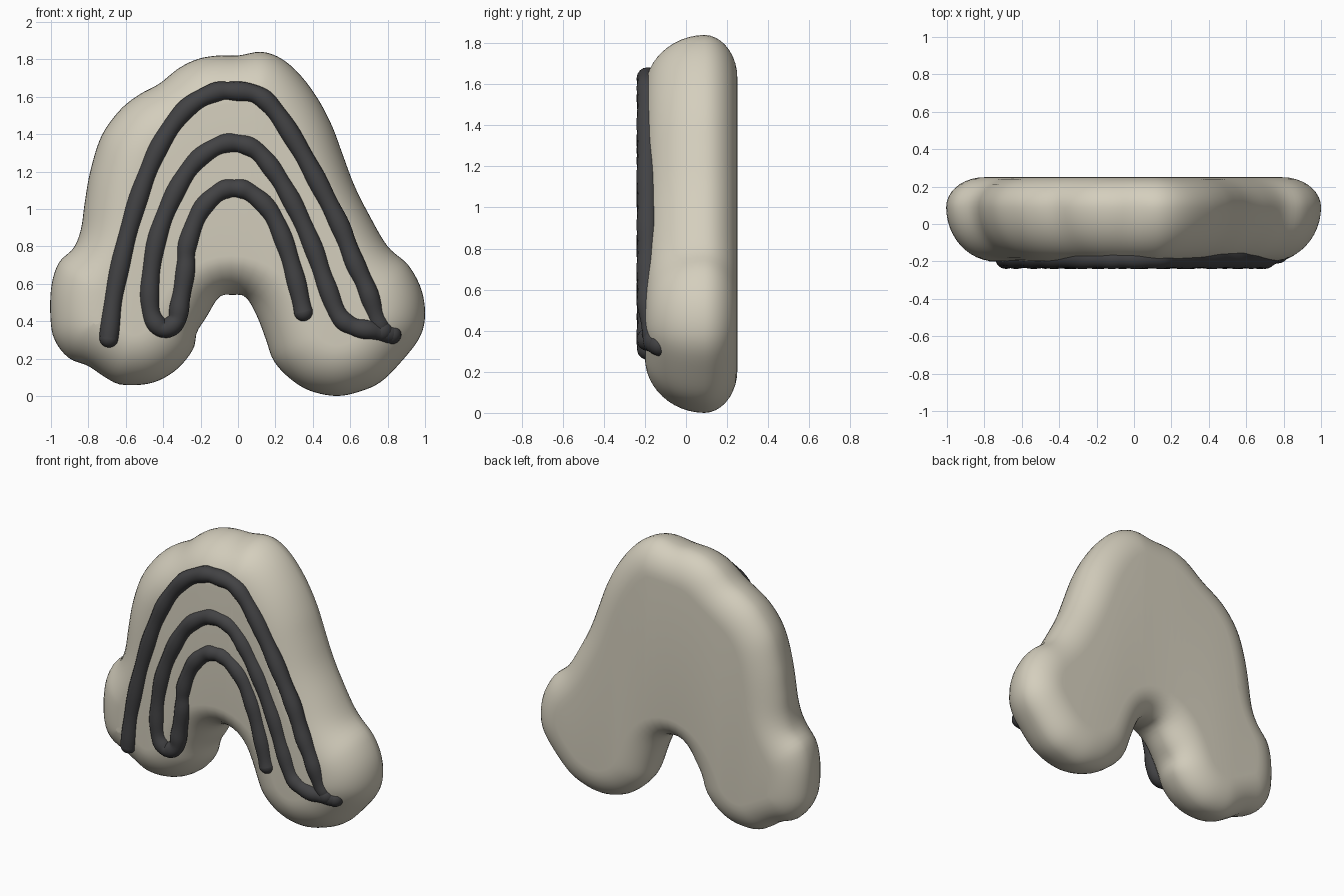
import bpy
import bmesh
import math
from mathutils import Vector

if "Cube" in bpy.data.objects:
    bpy.data.objects.remove(bpy.data.objects["Cube"], do_unlink=True)


def make_material(name, colour):
    mat = bpy.data.materials.new(name)
    mat.use_nodes = True
    mat.diffuse_color = (*colour, 1)
    mat.node_tree.nodes["Principled BSDF"].inputs["Base Color"].default_value = (*colour, 1)
    return mat


def spline(points, steps, closed):
    """Smooth curve passing through every control point."""
    n = len(points)
    pick = (lambda i: points[i % n]) if closed else (lambda i: points[max(0, min(n - 1, i))])
    result = []
    for i in range(n if closed else n - 1):
        a, b, c, d = (pick(i + k) for k in (-1, 0, 1, 2))
        for s in range(steps):
            t = s / steps
            result.append(b + (c - a) * (t / 2) + (a - b * 2.5 + c * 2 - d / 2) * t ** 2
                          + ((b - c) * 3 + d - a) * (t ** 3 / 2))
    if not closed:
        result.append(points[-1])
    return result


def resample(ring, count):
    """Evenly spaced points along a closed ring."""
    closed = ring + ring[:1]
    lengths = [0.0]
    for a, b in zip(closed, closed[1:]):
        lengths.append(lengths[-1] + (b - a).length)
    result, j = [], 0
    for i in range(count):
        target = lengths[-1] * i / count
        while lengths[j + 1] < target:
            j += 1
        t = (target - lengths[j]) / max(lengths[j + 1] - lengths[j], 1e-9)
        result.append(closed[j].lerp(closed[j + 1], t))
    return result


def inset(ring, distance):
    """Shrink a clockwise ring in small relaxed steps."""
    n = len(ring)
    steps = max(1, math.ceil(distance / 0.008))
    for _ in range(steps):
        moved = []
        for i in range(n):
            tangent = (ring[(i + 1) % n] - ring[i - 1]).normalized()
            moved.append(ring[i] + Vector((tangent.y, -tangent.x)) * (distance / steps))
        ring = [p.lerp((moved[i - 1] + moved[(i + 1) % n]) / 2, 0.25)
                for i, p in enumerate(moved)]
    return ring


def smooth(obj):
    bpy.ops.object.select_all(action="DESELECT")
    obj.select_set(True)
    bpy.context.view_layer.objects.active = obj
    bpy.ops.object.shade_smooth_by_angle(angle=math.radians(50))


def finish(bm, name, mat):
    bmesh.ops.recalc_face_normals(bm, faces=bm.faces)
    mesh = bpy.data.meshes.new(name)
    bm.to_mesh(mesh)
    bm.free()
    mesh.materials.append(mat)
    obj = bpy.data.objects.new(name, mesh)
    bpy.context.collection.objects.link(obj)
    smooth(obj)
    return obj


biscuit_mat = make_material("pale biscuit", (0.66, 0.62, 0.51))
icing_mat = make_material("dark icing", (0.055, 0.055, 0.058))

# Biscuit outline, clockwise from the top, in hundredths
outline = [
    (0, 182), (12, 184), (22, 181), (32, 173), (42, 160), (50, 145), (56, 129),
    (62, 113), (70, 97), (80, 80), (91, 70), (98, 57), (100, 43), (97, 31),
    (87, 18), (77, 8), (67, 3), (53, 0), (38, 3), (27, 10), (19, 19), (15, 30),
    (10, 43), (4, 53), (-3, 54), (-10, 53), (-17, 42), (-22, 34), (-24, 25),
    (-33, 14), (-46, 7), (-62, 6), (-71, 10), (-80, 16), (-90, 20), (-97, 28),
    (-100, 38), (-100, 57), (-96, 71), (-88, 79), (-84, 89), (-82, 103),
    (-79, 120), (-73, 139), (-63, 153), (-53, 161), (-42, 167), (-32, 175),
    (-22, 180), (-11, 182)]
COUNT = 220
rim = resample(spline([Vector(p) / 100 for p in outline], 8, True), COUNT)


# Puffy body: rounded rings from the rim towards each face, then a flat fill
def add_side(bm, rim_verts, width, depth, steps):
    ring, previous, last = rim, rim_verts, 0.0
    for k in range(1, steps + 1):
        angle = math.pi / 2 * k / steps
        across = width * (1 - math.cos(angle))
        ring = inset(ring, across - last)
        last = across
        y = RIM_Y + depth * math.sin(angle)
        verts = [bm.verts.new((p.x, y, p.y)) for p in ring]
        for i in range(COUNT):
            j = (i + 1) % COUNT
            bm.faces.new((previous[i], previous[j], verts[j], verts[i]))
        previous = verts
    cap = bm.faces.new(previous)
    bmesh.ops.triangulate(bm, faces=[cap])


RIM_Y = 0.09
bm = bmesh.new()
rim_verts = [bm.verts.new((p.x, RIM_Y, p.y)) for p in rim]
add_side(bm, rim_verts, 0.26, -0.29, 12)
add_side(bm, rim_verts, 0.2, 0.16, 9)
finish(bm, "biscuit_body", biscuit_mat)

# Piped icing lines, in hundredths
outer_line = [
    (-69, 31), (-66, 55), (-59, 86), (-50, 115), (-40, 137), (-27, 154),
    (-13, 162), (-3, 163), (10, 161), (20, 152), (33, 132), (45, 110),
    (55, 90), (62, 72), (69, 57), (74, 42), (77, 35)]
inner_line = [
    (82, 33), (72, 35), (62, 37), (54, 43), (47, 60), (40, 80), (30, 102),
    (20, 119), (10, 131), (0, 135), (-10, 134), (-23, 125), (-34, 108),
    (-43, 85), (-47, 60), (-46, 43), (-40, 36), (-33, 40), (-31, 50),
    (-28, 68), (-27, 81), (-20, 99), (-10, 109), (-2, 111), (6, 109),
    (17, 99), (25, 82), (31, 62), (35, 45)]
RADIUS = 0.051


def icing_depth(p):
    # Sinks where the piping runs over the lower outer edge
    return -0.187 + 0.06 * max(0.0, min(1.0, (p.x - 0.7) / 0.12))


def icing_tube(name, points):
    path = spline([Vector(p) / 100 for p in points], 6, False)
    path = [Vector((p.x, icing_depth(p), p.y)) for p in path]
    bm = bmesh.new()
    sides, rings = 16, []
    for i, p in enumerate(path):
        along = (path[min(i + 1, len(path) - 1)] - path[max(i - 1, 0)]).normalized()
        out = Vector((0, -1, 0))
        side = along.cross(out).normalized()
        out = side.cross(along)
        radius = RADIUS * (1 + 0.05 * math.sin(i * 0.9))
        rings.append([bm.verts.new(p + (side * math.cos(a) + out * math.sin(a)) * radius)
                      for a in (math.tau * k / sides for k in range(sides))])
    for a, b in zip(rings, rings[1:]):
        for k in range(sides):
            j = (k + 1) % sides
            bm.faces.new((a[k], a[j], b[j], b[k]))
    finish(bm, name, icing_mat)
    return path


def icing_blob(name, centre, radius):
    bm = bmesh.new()
    bmesh.ops.create_uvsphere(bm, u_segments=20, v_segments=12, radius=radius)
    bmesh.ops.translate(bm, verts=bm.verts, vec=centre)
    finish(bm, name, icing_mat)


outer_path = icing_tube("outer_icing_line", outer_line)
inner_path = icing_tube("inner_icing_line", inner_line)

# Rounded ends of the piping
icing_blob("outer_icing_start", outer_path[0], RADIUS)
icing_blob("outer_icing_end", outer_path[-1], RADIUS * 1.15)
icing_blob("inner_icing_start", inner_path[0], RADIUS * 1.05)
icing_blob("inner_icing_end", inner_path[-1], RADIUS)
